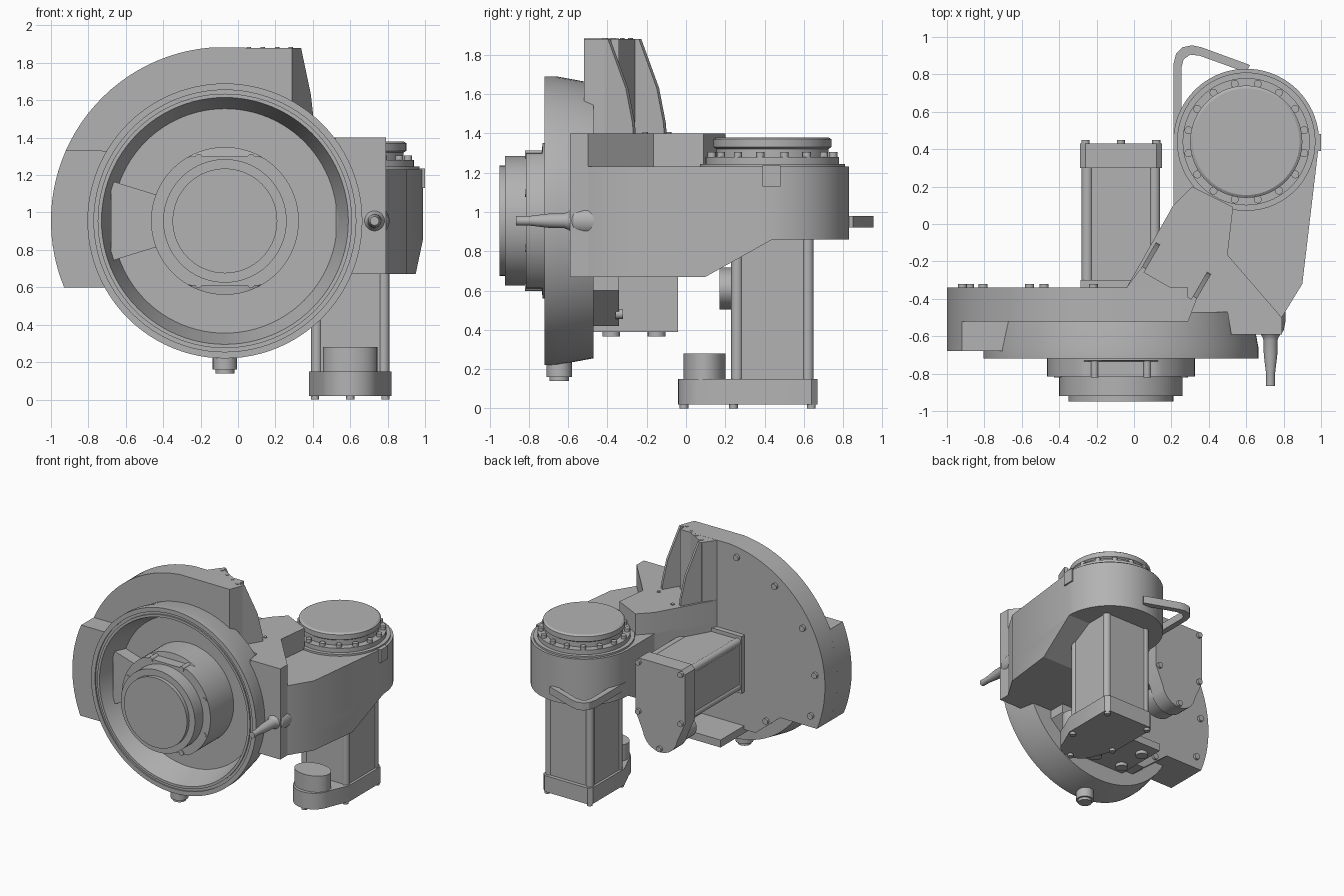
import bpy, bmesh
from math import cos, sin, pi, radians
from mathutils import Matrix, Vector

old = bpy.data.objects.get("Cube")
if old:
    bpy.data.objects.remove(old, do_unlink=True)

grey = bpy.data.materials.new("plain_grey")
grey.use_nodes = True
tone = (0.45, 0.45, 0.45, 1)
grey.diffuse_color = tone
grey.node_tree.nodes["Principled BSDF"].inputs["Base Color"].default_value = tone


def finish(name, bm, matrix, smooth):
    bmesh.ops.recalc_face_normals(bm, faces=bm.faces)
    mesh = bpy.data.meshes.new(name)
    bm.to_mesh(mesh)
    bm.free()
    mesh.materials.append(grey)
    ob = bpy.data.objects.new(name, mesh)
    ob.matrix_world = matrix
    bpy.context.collection.objects.link(ob)
    if smooth:
        bpy.ops.object.select_all(action='DESELECT')
        ob.select_set(True)
        bpy.context.view_layer.objects.active = ob
        bpy.ops.object.shade_smooth_by_angle(angle=radians(25))
    return ob


def prism(name, pts, lo, hi, axis='z', matrix=Matrix(), cut=None, smooth=True):
    """Extrude an outline along an axis; cut is an optional (point, normal) trim."""
    place = {'z': lambda a, b, h: (a, b, h),
             'y': lambda a, b, h: (a, h, b),
             'x': lambda a, b, h: (h, a, b)}[axis]
    bm = bmesh.new()
    face = bm.faces.new([bm.verts.new(place(a, b, lo)) for a, b in pts])
    new = bmesh.ops.extrude_face_region(bm, geom=[face])["geom"]
    shift = Vector(place(0, 0, hi - lo))
    bmesh.ops.translate(bm, vec=shift, verts=[v for v in new if isinstance(v, bmesh.types.BMVert)])
    if cut:
        bmesh.ops.bisect_plane(bm, geom=bm.verts[:] + bm.edges[:] + bm.faces[:],
                               plane_co=cut[0], plane_no=cut[1], clear_outer=True)
        bmesh.ops.holes_fill(bm, edges=[e for e in bm.edges if e.is_boundary])
    return finish(name, bm, matrix, smooth)


def lathe(name, profile, matrix=Matrix(), steps=64, flat=None):
    """Revolve (radius, height) pairs around z; flat = (height, limit) planes the sides."""
    bm = bmesh.new()
    rings = []
    for r, h in profile:
        if r == 0:
            rings.append([bm.verts.new((0, 0, h))] * steps)
            continue
        ring = []
        for i in range(steps):
            a = 2 * pi * i / steps
            y = r * sin(a)
            if flat and h >= flat[0]:
                y = max(-flat[1], min(flat[1], y))
            ring.append(bm.verts.new((r * cos(a), y, h)))
        rings.append(ring)
    for lower, upper in zip(rings, rings[1:]):
        for i in range(steps):
            j = (i + 1) % steps
            quad = [lower[i], lower[j], upper[j], upper[i]]
            bm.faces.new(list(dict.fromkeys(quad)))
    return finish(name, bm, matrix, True)


def disc(name, r, lo, hi, matrix=Matrix(), steps=48):
    return lathe(name, [(0, lo), (r, lo), (r, hi), (0, hi)], matrix, steps)


def arc(cx, cy, r, start, end, n):
    angles = [radians(start + (end - start) * i / n) for i in range(n + 1)]
    return [(cx + r * cos(a), cy + r * sin(a)) for a in angles]


def box(x, y):
    return [(x[0], y[0]), (x[1], y[0]), (x[1], y[1]), (x[0], y[1])]


move = Matrix.Translation
CX, CZ = -0.07, 0.955                                   # main wheel axis
AX, AY = 0.6, 0.44                                      # upright joint axis
forward = move((CX, 0, CZ)) @ Matrix.Rotation(pi / 2, 4, 'X')   # local z points to -y

# Dished front wheel and its stepped hub
lathe("front_dish", [(0, .47), (.70, .47), (.735, .66), (.735, .72), (.70, .72), (.70, .71),
                     (.68, .71), (.68, .72), (.66, .72), (.60, .52), (0, .52)], forward, 96)
lathe("hub", [(0, .50), (.395, .50), (.395, .73), (.395, .735), (.395, .815), (.33, .815)]
      + [(.33, .92), (.28, .92), (.28, .95), (0, .95)], forward, 96, flat=(.735, .345))
for k in range(8):
    a = radians(22.5 + 45 * k)
    disc("hub_bolt", .02, .72, .82, forward @ move((.366 * cos(a), .366 * sin(a), 0)), 16)
prism("dish_web", [(-.68, 1.17), (-.42, 1.09), (-.42, .82), (-.68, .74)], -.62, -.5, 'y')
lathe("drain_plug", [(0, .14), (.05, .14), (.05, .16), (.065, .16), (.065, .28), (0, .28)],
      move((CX, -.645, 0)), 32)

# Fan-shaped housing behind the wheel
prism("housing", arc(CX, CZ, .93, 95, 202.5, 30)
      + [(-.6, .6), (-.38, .42), (.2, .42), (.4, .6), (.4, 1.4), (.29, 1.4), (.29, 1.88)],
      -.52, -.34, 'y')
prism("housing_side_block", arc(CX, CZ, .93, 156.2, 202.5, 16) + arc(CX, CZ, .70, 210.5, 147.6, 16),
      -.68, -.5, 'y')
prism("housing_end", [(-.04, -.34), (.03, -.245), (.33, -.415), (.29, -.52), (-.04, -.52)], 1.3, 1.88)
for a in (100, 125, 150, 175, 198, 225, 305):
    r = .85 if a < 200 else .58
    disc("housing_bolt", .024, .32, .36, forward @ move((r * cos(radians(a)), r * sin(radians(a)), 0)), 16)

# Slanted bracket between the housing and the arm
slant = move((.18, -.33, 0)) @ Matrix.Rotation(radians(-30), 4, 'Z')
gusset = [(-.04, 1.38), (.17, 1.38), (.165, 1.45), (.125, 1.63), (.02, 1.88), (-.04, 1.88)]
for side in (-.17, .145):
    prism("bracket_gusset", gusset, side, side + .025, 'x', slant)
for x in (-.13, -.045, .045, .13):
    disc("bracket_screw", .012, 1.87, 1.884, slant @ move((x, -.02, 0)), 12)
for x in (-.12, .12):
    disc("bracket_foot_screw", .014, 1.39, 1.408, slant @ move((x, .21, 0)), 12)

# Arm: lower wedge, main slab and raised deck
front = [(.79, -.5), (.79, -.59), (.56, -.59), (.5, -.47), (.1, -.47), (-.04, -.34)]
prism("arm", [(.21, .1)] + arc(AX, AY, .39, 180, 0, 36) + [(.9, -.32)] + front, .86, 1.23)
prism("arm_underside", [(.21, .1), (.21, .44), (.99, .44), (.9, -.32)] + front, .67, .86,
      cut=((0, .1, .67), (0, .19, -.34)))
deck_front = [(.81 if x > .7 else x, y) for x, y in front]
deck_front[0:2] = [(.79, -.5), (.79, -.59)]
deck_front[2] = (.52, -.59)
prism("arm_deck", [(.21, .1), (.31, .2), (.53, .09), (.5, -.165)] + deck_front, 1.22, 1.4)
prism("arm_tab", box((.96, 1.0), (.39, .48)), 1.13, 1.235)

# Round joint cover with bolt ring
lathe("joint_cover", [(0, 1.2), (.37, 1.2), (.37, 1.245), (.34, 1.245), (.34, 1.28), (.285, 1.28),
                      (.285, 1.32), (.30, 1.33), (.30, 1.37), (.285, 1.38), (0, 1.38)],
      move((AX, AY, 0)), 72)
for k in range(16):
    a = 2 * pi * (k + .5) / 16
    disc("cover_bolt", .021, 1.26, 1.305, move((AX + .315 * cos(a), AY + .315 * sin(a), 0)), 16)

# Guard loop behind the joint
prism("guard_loop", [(.21, .1), (.21, .85), (.225, .91), (.26, .945), (.31, .955), (.36, .945),
                     (.62, .85), (.6, .81), (.35, .9), (.3, .905), (.265, .88), (.255, .84),
                     (.255, .1)], .92, .98)

# Peg on the arm front
lathe("peg", [(0, .4), (.08, .4), (.08, .52), (.07, .57), (.045, .6), (.038, .62), (.036, .7),
              (.024, .8), (.024, .865), (0, .865)],
      move((.73, 0, CZ)) @ Matrix.Rotation(pi / 2, 4, 'X'), 32)


def motor(name, matrix, length):
    """Square motor with end cap, connector lobe, corner rails and bolts."""
    c, w = .16, .2
    prism(name + "_body", [(w, -c), (w, c), (c, w), (-c, w), (-w, c), (-w, -c), (-c, -w), (c, -w)],
          .1, length, 'z', matrix)
    prism(name + "_cap", [(.22, -.2), (.22, .2), (.19, .23), (-.19, .23), (-.22, .2), (-.22, -.2)]
          + arc(0, -.325, .155, 190, 350, 16), 0, .13, 'z', matrix)
    lathe(name + "_connector", [(0, .1), (.145, .1), (.145, .26), (0, .26)],
          matrix @ move((0, -.345, 0)) @ Matrix.Diagonal((1, .74, 1, 1)), 40)
    for x in (-.18, .18):
        for y in (-.18, .18):
            disc(name + "_rail", .03, .1, length, matrix @ move((x, y, 0)), 20)
            disc(name + "_bolt", .022, -.02, .02, matrix @ move((x * 1.05, y * 1.1, 0)), 16)
    disc(name + "_bolt", .022, -.02, .02, matrix @ move((0, -.45, 0)), 16)


motor("upright_motor", move((AX, AY, .02)), .86)
motor("rear_motor", move((CX, .43, CZ)) @ Matrix.Rotation(pi / 2, 4, 'X'), .78)
prism("rear_motor_mount", box((CX - .215, CX + .215), (CZ - .23, CZ + .23)), -.35, -.3, 'y')

# Lower mounting shelf with its web and bolts
prism("shelf", box((-.28, .15), (-.48, -.04)), .39, .45)
prism("shelf_web", box((.1, .15), (-.48, -.04)), .44, .69)
for x in (-.2, .05):
    for y in (-.38, -.15):
        disc("shelf_bolt", .045, .365, .4, move((x, y, 0)), 20)
